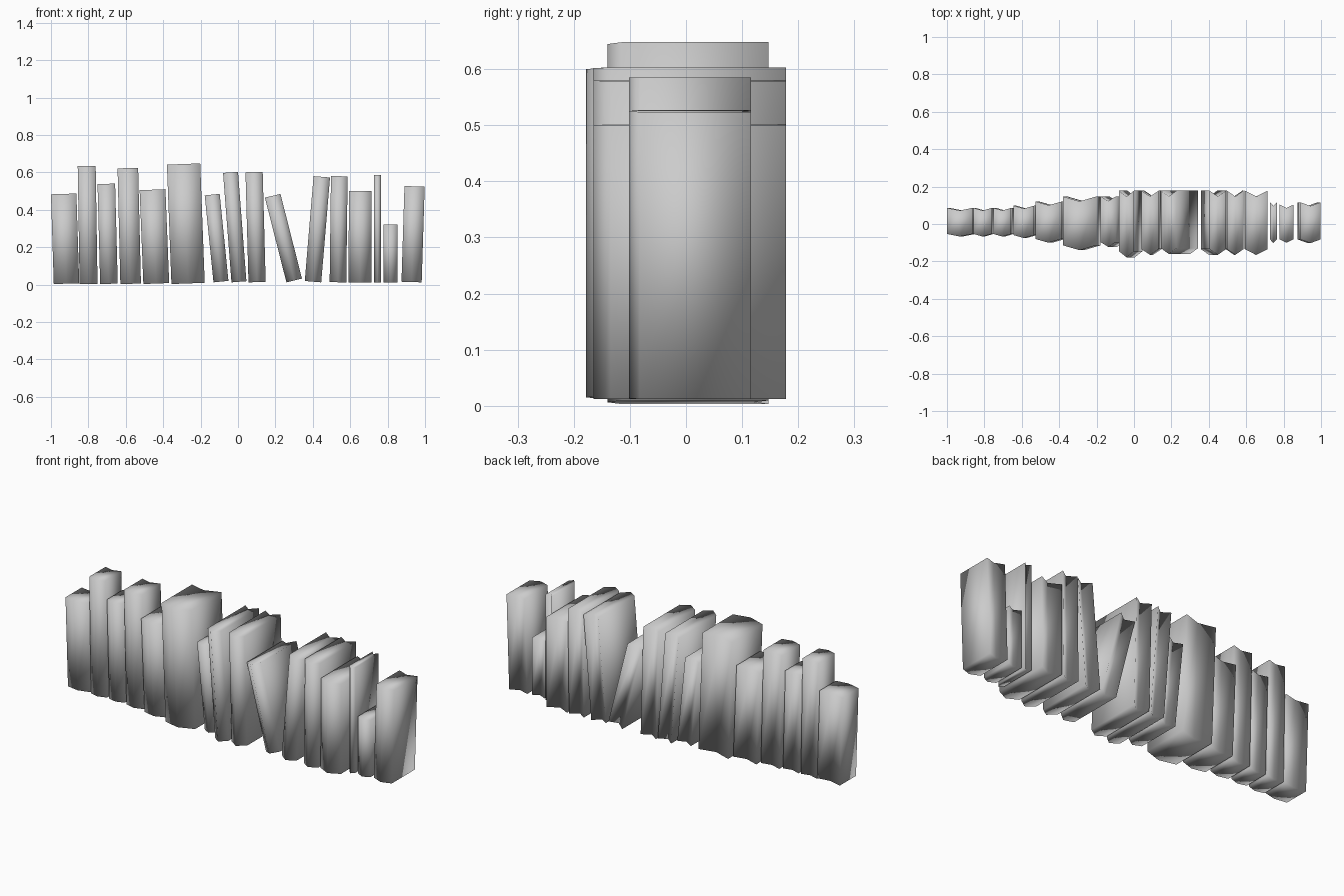
import bpy

# left edge at base, left edge at top, thickness, top height, spine ridge y, back corner y
BOOKS = [
    (-0.985, -1.000, 0.136, 0.487, -0.067, 0.086),
    (-0.847, -0.857, 0.096, 0.635, -0.067, 0.086),
    (-0.737, -0.751, 0.094, 0.540, -0.067, 0.086),
    (-0.629, -0.644, 0.110, 0.624, -0.075, 0.098),
    (-0.506, -0.526, 0.138, 0.510, -0.100, 0.120),
    (-0.356, -0.380, 0.178, 0.648, -0.140, 0.147),
    (-0.131, -0.178, 0.080, 0.485, -0.122, 0.147),
    (-0.035, -0.080, 0.080, 0.603, -0.178, 0.178),
    (0.056, 0.040, 0.092, 0.603, -0.165, 0.178),
    (0.259, 0.144, 0.083, 0.485, -0.160, 0.178),
    (0.357, 0.404, 0.088, 0.580, -0.165, 0.178),
    (0.490, 0.497, 0.089, 0.580, -0.165, 0.178),
    (0.591, 0.593, 0.122, 0.501, -0.165, 0.178),
    (0.727, 0.727, 0.037, 0.585, -0.102, 0.116),
    (0.778, 0.778, 0.076, 0.322, -0.100, 0.104),
    (0.874, 0.890, 0.108, 0.527, -0.102, 0.116),
]


def make_book(name, xb, xt, w, top, ridge, back):
    """Leaning prism with a ridged spine in front and a notched page edge behind."""
    base = 0.003 if xb < -0.2 else 0.012
    lean = (xt - xb) / (top - base)
    bulge = 0.09 * (back - ridge)
    outline = [(0, ridge + bulge), (0.5, ridge), (1, ridge + bulge),
               (1, back), (0.5, back - bulge), (0, back)]
    rise = -lean * w
    verts = []
    for x0, z0 in ((xb, base + max(0, -rise)), (xt, top - max(0, rise))):
        verts += [(x0 + u * w, y, z0 + u * rise) for u, y in outline]
    faces = [(i, (i + 1) % 6, 6 + (i + 1) % 6, 6 + i) for i in range(6)]
    # end caps split along the middle, joining ridge and notch
    faces += [(0, 5, 4, 1), (1, 4, 3, 2), (6, 7, 10, 11), (7, 8, 9, 10)]
    mesh = bpy.data.meshes.new(name)
    mesh.from_pydata(verts, [], faces)
    for p in mesh.polygons:
        p.use_smooth = True
    mesh.update()
    obj = bpy.data.objects.new(name, mesh)
    bpy.context.collection.objects.link(obj)


# row of books
for n, book in enumerate(BOOKS, 1):
    make_book(f"book_{n:02d}", *book)
